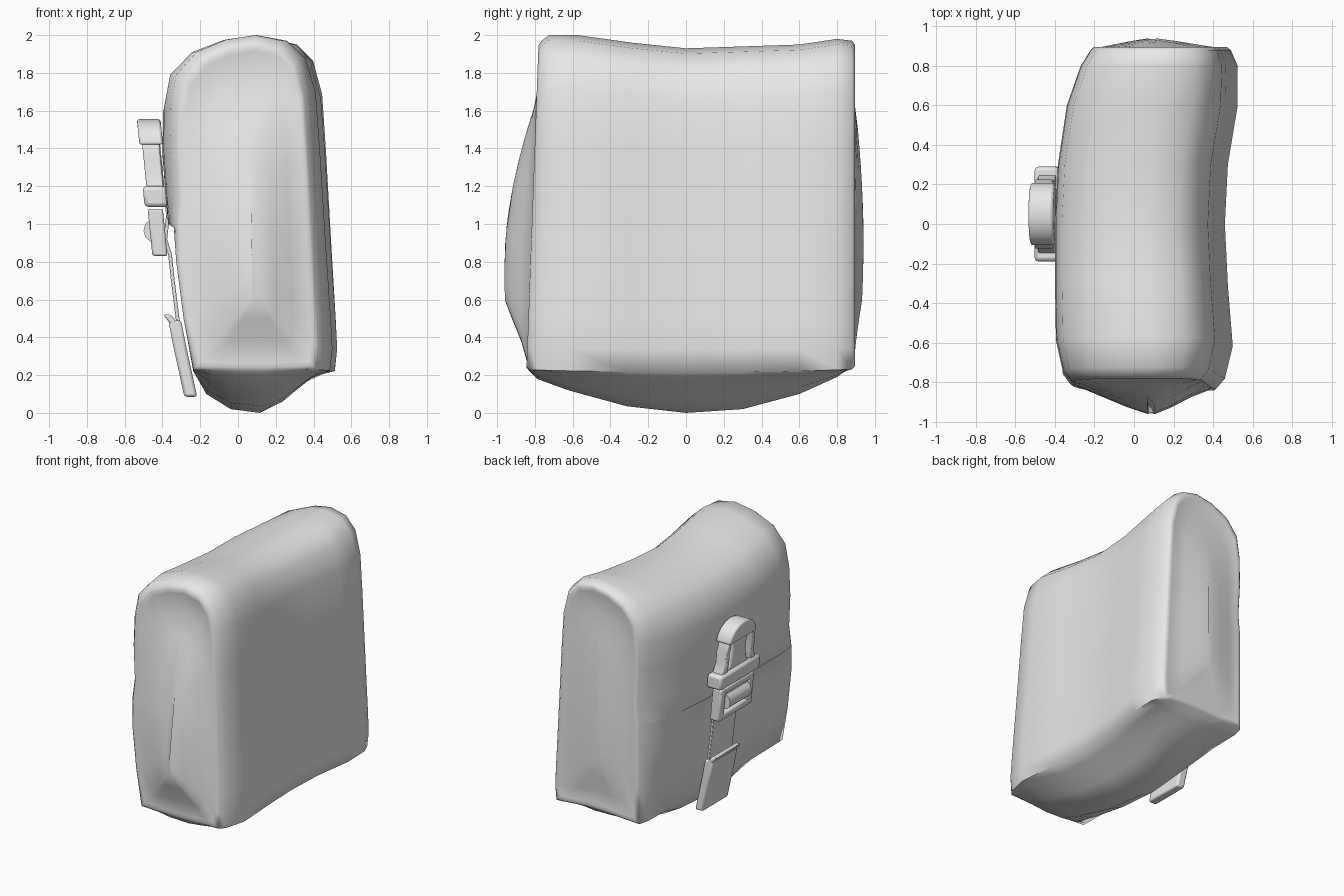
import bpy, bmesh, math
from mathutils import Vector

cube = bpy.data.objects.get("Cube")
if cube:
    bpy.data.objects.remove(cube, do_unlink=True)

grey = bpy.data.materials.new("plain_grey")
grey.use_nodes = True
grey.diffuse_color = (0.8, 0.8, 0.8, 1)
grey.node_tree.nodes["Principled BSDF"].inputs["Base Color"].default_value = (0.8, 0.8, 0.8, 1)


def finish(name, bm, bevel=0, angle=40):
    """Turn a bmesh into a smooth-shaded object, with optional rounded edges."""
    bmesh.ops.recalc_face_normals(bm, faces=bm.faces)
    mesh = bpy.data.meshes.new(name)
    bm.to_mesh(mesh)
    bm.free()
    mesh.materials.append(grey)
    obj = bpy.data.objects.new(name, mesh)
    bpy.context.collection.objects.link(obj)
    bpy.ops.object.select_all(action='DESELECT')
    obj.select_set(True)
    bpy.context.view_layer.objects.active = obj
    if bevel:
        mod = obj.modifiers.new("rounded_edges", 'BEVEL')
        mod.width = bevel
        mod.segments = 2
    bpy.ops.object.shade_smooth_by_angle(angle=math.radians(angle))
    return obj


def prism(name, points, depth, bevel=0.012):
    """Extrude a closed outline of 3D points along a depth vector."""
    bm = bmesh.new()
    face = bm.faces.new([bm.verts.new(p) for p in points])
    new = bmesh.ops.extrude_face_region(bm, geom=[face])["geom"]
    moved = [v for v in new if isinstance(v, bmesh.types.BMVert)]
    bmesh.ops.translate(bm, verts=moved, vec=depth)
    return finish(name, bm, bevel)


# Soft bag body: cross-section (across, height), starting at the strap side
section = [(0, 1.4), (.005, 1.62), (.04, 1.79), (.17, 1.91), (.36, 1.975), (.55, 2),
           (.73, 1.97), (.84, 1.88), (.9, 1.7), (.925, 1.4), (.96, .9), (.99, .5),
           (1, .34), (.985, .215), (.9, .18), (.74, .06), (.6, 0), (.42, .02),
           (.27, .1), (.19, .22), (.13, .5), (.085, .8), (.07, .98), (.035, 1), (.02, 1.15)]

# Stations along the bag: y, strap side x, plain side x, top, bottom
stations = [(-.8, -.33, .425, 1.97, .22), (-.76, -.36, .46, 2, .18),
            (-.6, -.395, .5, 2, .12), (-.3, -.4, .475, 1.96, .035),
            (0, -.4, .46, 1.93, 0), (.3, -.385, .475, 1.94, .02),
            (.6, -.34, .525, 1.95, .1), (.8, -.27, .525, 1.98, .19),
            (.88, -.22, .49, 1.97, .25)]


def body_ring(y, left, right, top, bottom):
    ring = []
    for u, z in section:
        x = left + u * (right - left)
        # Below the flap the strap side is a straight panel
        if u < .2 and z < 1.1:
            x = max(left, u * .86 - .4)
        if z > 1:
            z = 1 + (z - 1) * (top - 1)
        elif z < .23:
            z = bottom + z * (.23 - bottom) / .23
        lean = max(0, -y) * .045 * (z - 1)
        ring.append(Vector((x, y + lean, z)))
    return ring


def end_panel(ring, side, bulge):
    """Rings closing one end: a soft rim, then a panel swollen to a ridge."""
    middle = .09
    rings = []
    for scale, rim, swell in ((.95, .016, 0), (.89, .008, .06), (.6, .005, .42),
                              (.3, 0, .8), (.05, 0, 1)):
        loop = []
        for p in ring:
            z = 1 + (p.z - 1) * (.5 + .5 * scale)
            puff = bulge * swell * max(0, math.sin(math.pi * z / 1.8))
            loop.append(Vector((middle + (p.x - middle) * scale,
                                p.y + side * (rim + puff), z)))
        rings.append(loop)
    return rings


core = [body_ring(*s) for s in stations]
rings = end_panel(core[0], -1, .15)[::-1] + core + end_panel(core[-1], 1, .06)
bm = bmesh.new()
loops = [[bm.verts.new(p) for p in ring] for ring in rings]
for a, b in zip(loops, loops[1:]):
    for i in range(len(a)):
        j = (i + 1) % len(a)
        bm.faces.new((a[i], a[j], b[j], b[i]))
bm.faces.new(loops[0])
bm.faces.new(loops[-1])
finish("bag_body", bm, angle=65)

# Buckle parts lean outwards with height and share one centre line
CENTRE = .05


def plate(name, outline, outer, inner, bevel=0.012):
    points = [(outer - .1 * (z - 1.1), CENTRE + y, z) for y, z in outline]
    return prism(name, points, (inner - outer, 0, 0), bevel)


def block(name, y0, y1, z0, z1, outer, inner, bevel=0.012):
    return plate(name, [(y0, z0), (y1, z0), (y1, z1), (y0, z1)], outer, inner, bevel)


# Arched cap of the clip
steps = 8
arch = [(.16 * math.cos(math.pi * i / steps), 1.42 + .135 * math.sin(math.pi * i / steps))
        for i in range(steps + 1)]
plate("clip_cap", arch, -.49, -.365)
flare = [(.16, 1.17), (.1, 1.23), (.08, 1.32), (.1, 1.46)]
plate("clip_stem", flare + [(-y, z) for y, z in reversed(flare)], -.465, -.38)
block("clip_base", -.24, .24, 1.09, 1.2, -.495, -.37, .02)

# Curved side prongs and frame rails
for side, label in ((-1, "front"), (1, "back")):
    prong = [(.11, 1.43), (.15, 1.43), (.175, 1.35), (.17, 1.27), (.2, 1.19),
             (.14, 1.19), (.125, 1.27), (.13, 1.35)]
    plate(label + "_prong", [(side * y, z) for y, z in prong], -.475, -.385, .008)
    block(label + "_frame_rail", side * .2, side * .14, .83, 1.08, -.48, -.4)

# Lower frame with a rolled strap bar
block("frame_bottom_bar", -.2, .2, .83, .88, -.48, -.4)
block("frame_top_bar", -.2, .2, 1.03, 1.08, -.48, -.4)
bar = [(-.45 + .05 * math.cos(math.tau * i / 10), CENTRE - .13,
        .965 + .06 * math.sin(math.tau * i / 10)) for i in range(10)]
prism("strap_roll", bar, (0, .26, 0), 0)


def ribbon(name, path, thick, half, bevel):
    """A band following a path of (x, z) points."""
    outline = [(x - thick / 2, z) for x, z in path]
    outline += [(x + thick / 2, z) for x, z in reversed(path)]
    return prism(name, [(x, CENTRE - half, z) for x, z in outline], (0, 2 * half, 0), bevel)


# Strap hanging below the buckle, with its thick end tab
ribbon("strap", [(-.39, 1.16), (-.37, 1.05), (-.385, .92), (-.36, .84), (-.345, .7),
                 (-.32, .5), (-.29, .36)], .02, .14, .004)
ribbon("strap_tab", [(-.335, .49), (-.31, .36), (-.25, .085)], .068, .155, .014)
ribbon("tab_lip", [(-.375, .52), (-.33, .46)], .04, .155, .01)
